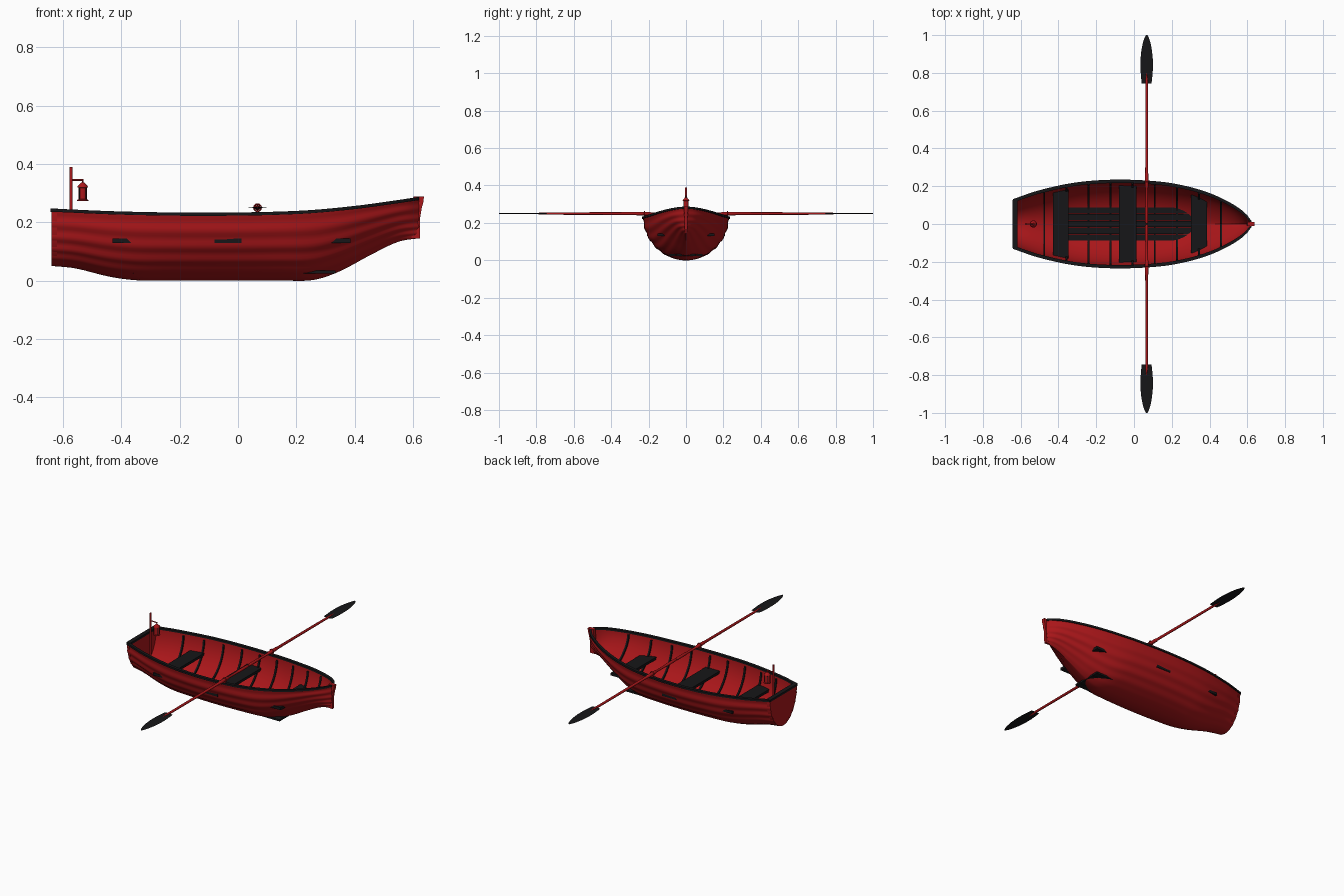
import bpy, bmesh, math
from mathutils import Vector

if "Cube" in bpy.data.objects:
    bpy.data.objects.remove(bpy.data.objects["Cube"])


def material(name, rgb):
    m = bpy.data.materials.new(name)
    m.diffuse_color = (*rgb, 1)
    m.use_nodes = True
    m.node_tree.nodes["Principled BSDF"].inputs["Base Color"].default_value = m.diffuse_color
    return m


RED = material("red_paint", (0.4, 0.008, 0.01))
DARK = material("dark_wood", (0.008, 0.008, 0.009))


def finish(name, bm, mat, smooth=True):
    bmesh.ops.recalc_face_normals(bm, faces=bm.faces)
    me = bpy.data.meshes.new(name)
    bm.to_mesh(me)
    bm.free()
    ob = bpy.data.objects.new(name, me)
    bpy.context.collection.objects.link(ob)
    me.materials.append(mat)
    if smooth:
        bpy.ops.object.select_all(action='DESELECT')
        bpy.context.view_layer.objects.active = ob
        ob.select_set(True)
        bpy.ops.object.shade_smooth_by_angle(angle=math.radians(35))
    return ob


def sweep(name, rings, mat, smooth=True):
    """Join closed rings of points into a capped solid."""
    bm = bmesh.new()
    vs = [[bm.verts.new(p) for p in r] for r in rings]
    n = len(vs[0])
    for a, b in zip(vs, vs[1:]):
        for i in range(n):
            j = (i + 1) % n
            bm.faces.new((a[i], a[j], b[j], b[i]))
    bm.faces.new(vs[0])
    bm.faces.new(vs[-1])
    return finish(name, bm, mat, smooth)


def box(name, lo, hi, mat):
    return sweep(name, [[(x, lo[1], lo[2]), (x, hi[1], lo[2]), (x, hi[1], hi[2]), (x, lo[1], hi[2])]
                        for x in (lo[0], hi[0])], mat, False)


def lathe(name, prof, origin, mat, axis='Z', n=20):
    """Revolve (radius, distance) pairs around an axis."""
    rings = []
    for r, d in prof:
        ring = []
        for i in range(n):
            c, s = r * math.cos(math.tau * i / n), r * math.sin(math.tau * i / n)
            ring.append(Vector(origin) + Vector({'Z': (c, s, d), 'Y': (c, d, s), 'X': (d, c, s)}[axis]))
        rings.append(ring)
    return sweep(name, rings, mat)


def curve(table):
    """Smooth cubic interpolation through (x, value) pairs."""
    def slope(i):
        a, b = table[max(i - 1, 0)], table[min(i + 1, len(table) - 1)]
        return (b[1] - a[1]) / (b[0] - a[0])

    def f(x):
        i = 0
        while i < len(table) - 2 and x > table[i + 1][0]:
            i += 1
        (x0, y0), (x1, y1) = table[i], table[i + 1]
        h = x1 - x0
        t = (x - x0) / h
        return ((2*t**3 - 3*t*t + 1) * y0 + (t**3 - 2*t*t + t) * h * slope(i)
                + (3*t*t - 2*t**3) * y1 + (t**3 - t*t) * h * slope(i + 1))
    return f


# Hull lines: top edge, bottom edge and half width along the length
sheer = curve([(-.64, .243), (-.4, .233), (-.1, .229), (.2, .235), (.4, .252), (.63, .284)])
keel = curve([(-.64, .05), (-.56, .042), (-.44, .013), (-.35, .001), (-.25, 0), (.15, 0), (.26, .002),
              (.35, .032), (.45, .085), (.55, .133), (.63, .146)])
beam = curve([(-.64, .128), (-.5, .175), (-.3, .217), (-.08, .231), (.15, .219), (.3, .191), (.42, .152),
              (.52, .103), (.58, .062), (.605, .036), (.622, .012)])


def base(x, s):
    a = s * math.pi / 2
    u = min(max((x - .15) / .45, 0), 1)
    p = 1 + .8 * u * u * (3 - 2 * u)
    k = keel(x)
    return Vector((beam(x) * math.sin(a) ** p, k + (sheer(x) - k) * (1 - math.cos(a))))


def section(x, t, inset=0.0, lap=0.0):
    """Point on the hull cross-section, t from -1 to 1, moved inward by inset."""
    s = abs(t)
    p = base(x, s)
    if s < 1e-4:
        nrm = Vector((0, 1))
    else:
        d = base(x, min(s + .02, 1)) - base(x, max(s - .02, 0))
        nrm = Vector((-d.y, d.x)).normalized()
    if lap:
        inset += lap * (.5 - .5 * math.cos(math.tau * 6 * s)) * min(1, s * 2) ** 2
    if s > .999:
        nrm = Vector((-1, 0))
    p = p + nrm * inset
    return Vector((x, math.copysign(max(p.x, .0004 * s), t), p.y))


# Hull shell with wavy lapped planks
NT = 36
ts = [i / NT for i in range(-NT, NT + 1)]
xs = [-.64 + 1.262 * i / 56 for i in range(57)]
sweep("hull", [[section(x, t, 0, .005) for t in ts] + [section(x, t, .011) for t in reversed(ts)]
               for x in xs], RED)
sweep("transom", [[section(x, t, .002) for t in ts] for x in (-.6395, -.622)], RED)

# Stem post at the bow
sweep("stem", [[(a, -w, z), (b, -w, z), (b, w, z), (a, w, z)] for a, b, z, w in
               ((.596, .624, .144, .006), (.596, .625, .215, .008), (.598, .631, .25, .009),
                (.6, .637, .272, .01), (.602, .638, .288, .01))], RED)

# Gunwale rails and transom cap
for side, label in ((1, "left"), (-1, "right")):
    rail = []
    for x in xs:
        b, z = beam(x), sheer(x)
        o, i = side * (b + .004), side * max(b - .014, .0005)
        rail.append([(x, o, z - .007), (x, o, z + .004), (x, i, z + .004), (x, i, z - .007)])
    sweep("gunwale_" + label, rail, DARK)
box("transom_cap", (-.643, -.128, .236), (-.618, .128, .248), DARK)

# Ribs following the inside of the hull
for n in range(9):
    x = -.475 + .117 * n
    rib = []
    for t in ts[2:-2:2]:
        a, b = section(x, t, .008), section(x, t, .018)
        h = Vector((.005, 0, 0))
        rib.append([a - h, a + h, b + h, b - h])
    sweep(f"rib_{n + 1}", rib, DARK)

# Seats
for name, x0, x1, w in (("stern_seat", -.43, -.348, .182), ("middle_seat", -.08, .012, .208),
                        ("bow_seat", .302, .387, .153)):
    box(name, (x0, -w, .129), (x1, w, .144), DARK)

# Floor boards
for n in range(5):
    y = -.072 + .036 * n
    box(f"floor_board_{n + 1}", (-.36, y - .0165, .024), (.335, y + .0165, .034), DARK)

# Oars, blades and oarlocks
OX, OZ = .067, .25
outline = [(.745, .026), (.77, .029), (.82, .033), (.87, .033), (.92, .028), (.96, .02), (.985, .012), (1, .004)]
for side, label in ((1, "left"), (-1, "right")):
    prof = [(.006, .002), (.008, .01), (.008, .09), (.0065, .1), (.0065, .19), (.0095, .195),
            (.0095, .265), (.0075, .27), (.0065, .76), (.003, .8)]
    lathe("oar_shaft_" + label, [(r, side * d) for r, d in prof], (OX, 0, OZ), RED, 'Y', 14)
    sweep("oar_blade_" + label, [[(OX - w, side * y, OZ), (OX, side * y, OZ + .003),
                                  (OX + w, side * y, OZ), (OX, side * y, OZ - .003)]
                                 for y, w in outline], DARK)
    y = side * (beam(OX) - .005)
    bm = bmesh.new()
    rings = []
    for i in range(24):
        a = math.tau * i / 24
        rings.append([bm.verts.new((OX + (.0125 + .0025 * math.cos(b)) * math.cos(a),
                                    y + .0025 * math.sin(b),
                                    OZ + (.0125 + .0025 * math.cos(b)) * math.sin(a)))
                      for b in (math.tau * j / 8 for j in range(8))])
    for i in range(24):
        for j in range(8):
            k, l = (i + 1) % 24, (j + 1) % 8
            bm.faces.new((rings[i][j], rings[i][l], rings[k][l], rings[k][j]))
    finish("oarlock_ring_" + label, bm, RED)
    lathe("oarlock_pin_" + label, [(.008, .228), (.008, .234), (.004, .236), (.004, .239)],
          (OX, y, 0), RED, 'Z', 12)

# Lantern post, arm and lantern
PX, LX = -.573, -.533
lathe("lantern_post", [(.0055, .055), (.0055, .39)], (PX, 0, 0), RED, 'Z', 12)
lathe("lantern_arm", [(.003, PX), (.003, LX + .002)], (0, 0, .345), RED, 'X', 10)
lathe("lantern_hook", [(.002, .332), (.002, .347)], (LX, 0, 0), RED, 'Z', 8)
lathe("lantern", [(.019, .273), (.019, .277), (.0145, .279), (.0145, .318), (.018, .32),
                  (.017, .324), (.009, .332), (.005, .337)], (LX, 0, 0), RED)
for i in range(4):
    a = math.tau * (i + .5) / 4
    lathe(f"lantern_bar_{i + 1}", [(.0017, .276), (.0017, .321)],
          (LX + .016 * math.cos(a), .016 * math.sin(a), 0), DARK, 'Z', 8)
